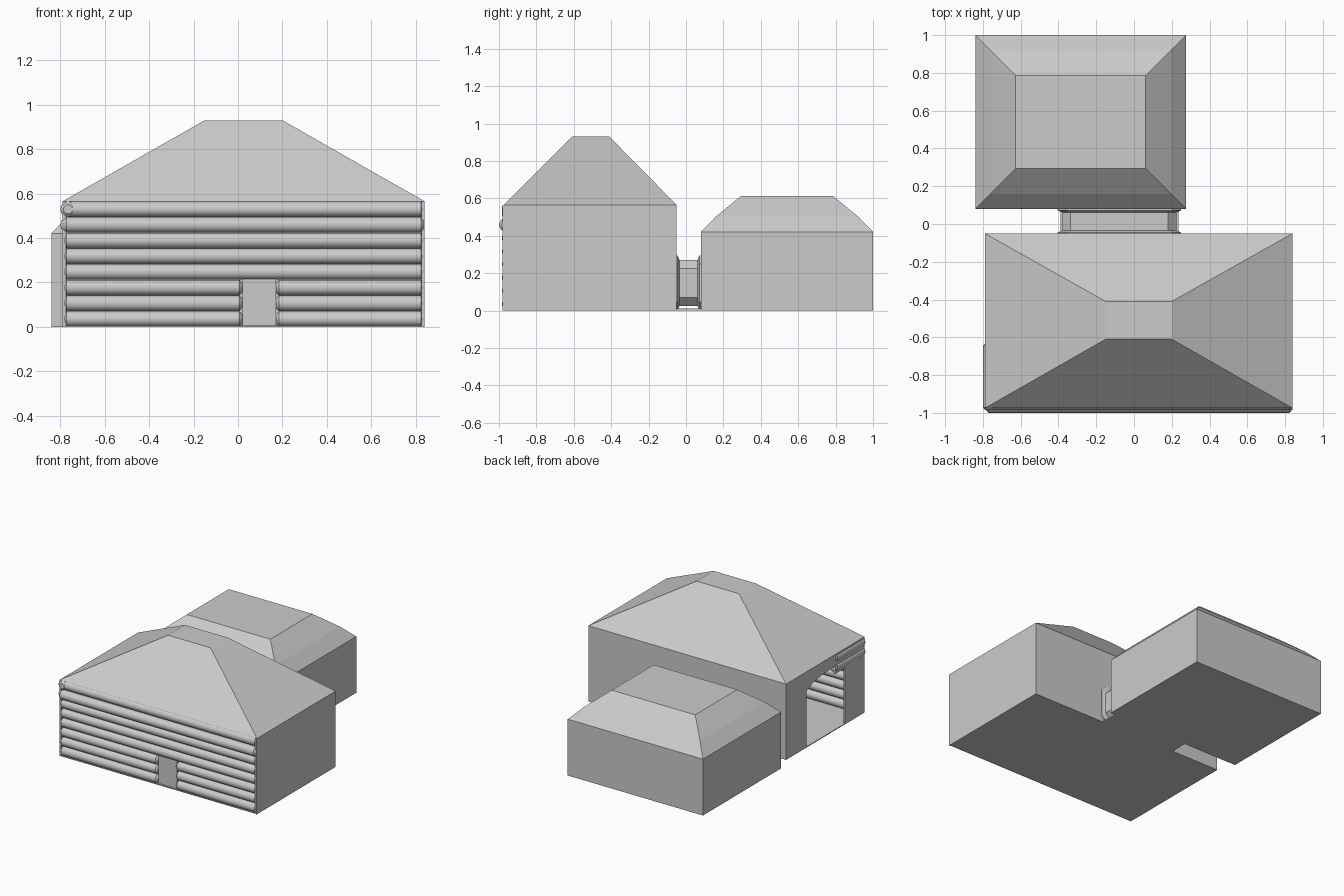
import bpy, bmesh, math

if "Cube" in bpy.data.objects:
    bpy.data.objects.remove(bpy.data.objects["Cube"])

grey = bpy.data.materials.new("plain_grey")
grey.diffuse_color = (0.6, 0.6, 0.6, 1)
grey.use_nodes = True
grey.node_tree.nodes["Principled BSDF"].inputs["Base Color"].default_value = grey.diffuse_color


def loft(name, rings, cap_start=True, cap_end=True):
    """Join equal-length rings of points into one skin."""
    bm = bmesh.new()
    rows = [[bm.verts.new(p) for p in ring] for ring in rings]
    n = len(rows[0])
    for a, b in zip(rows, rows[1:]):
        for i in range(n):
            j = (i + 1) % n
            bm.faces.new((a[i], a[j], b[j], b[i]))
    if cap_start:
        bm.faces.new(rows[0][::-1])
    if cap_end:
        bm.faces.new(rows[-1])
    bmesh.ops.recalc_face_normals(bm, faces=bm.faces)
    mesh = bpy.data.meshes.new(name)
    bm.to_mesh(mesh)
    bm.free()
    mesh.materials.append(grey)
    obj = bpy.data.objects.new(name, mesh)
    bpy.context.collection.objects.link(obj)
    return obj


def rect(x0, x1, y0, y1, z):
    return [(x0, y0, z), (x1, y0, z), (x1, y1, z), (x0, y1, z)]


def box(name, x0, x1, y0, y1, z0, z1):
    return loft(name, [rect(x0, x1, y0, y1, z0), rect(x0, x1, y0, y1, z1)])


def log(name, axis, a, b, c, z, r=0.0351):
    """Round log with chamfered ends, along x or y."""
    rings = []
    for t, s in ((a, 0.6), (a + 0.014, 1), (b - 0.014, 1), (b, 0.6)):
        ring = []
        for k in range(12):
            ang = math.tau * k / 12
            u, v = c + r * s * math.cos(ang), z + r * s * math.sin(ang)
            ring.append((t, u, v) if axis == "x" else (u, t, v))
        rings.append(ring)
    obj = loft(name, rings)
    for p in obj.data.polygons:
        p.use_smooth = len(p.vertices) == 4
    obj.data.set_sharp_from_angle(angle=math.radians(35))
    return obj


# Main building: floor, back and right walls
EAVE = 0.565
box("main_floor", -0.79, 0.84, -0.975, -0.05, 0, 0.006)
box("main_back_wall", -0.79, 0.84, -0.07, -0.05, 0, EAVE)
box("main_right_wall", 0.825, 0.84, -0.98, -0.05, 0, EAVE)

# Left wall with an arched opening
outline = [(-0.975, 0), (-0.745, 0), (-0.745, 0.42), (-0.63, 0.42), (-0.63, 0.48),
           (-0.46, 0.47), (-0.37, 0.455), (-0.29, 0.42), (-0.29, 0), (-0.05, 0),
           (-0.05, EAVE), (-0.975, EAVE)]
loft("main_left_wall", [[(x, y, z) for y, z in outline] for x in (-0.79, -0.775)])

# Front log wall, with the three lowest rows split by the doorway
H = EAVE / 8
for i in range(8):
    z = H * (i + 0.5)
    c = -0.9645 if i == 6 else -0.95
    spans = [(-0.785, 0.02), (0.17, 0.838)] if i < 3 else [(-0.785, 0.838)]
    for k, (a, b) in enumerate(spans):
        log(f"front_log_{i}_{k}", "x", a, b, c, z)
box("front_door", 0.02, 0.17, -0.962, -0.95, 0, 0.22)

# Short log ends wrapping the upper left corner
for i in (6, 7):
    log(f"corner_log_{i}", "y", -0.985, -0.63, -0.765, H * (i + 0.5))

# Main hip roof with flat top
loft("main_roof", [rect(-0.79, 0.84, -0.975, -0.05, EAVE),
                   rect(-0.15, 0.20, -0.61, -0.41, 0.93)], cap_start=False)

# Rear building with a slightly bulging hip roof
box("rear_body", -0.84, 0.275, 0.08, 1.0, 0, 0.42)
loft("rear_roof", [rect(-0.84 + d, 0.275 - d, 0.08 + d, 1.0 - d, z)
                   for d, z in ((0, 0.42), (0.08, 0.503), (0.213, 0.612))], cap_start=False)


# Connecting passage: chamfered section, flared at both ends
def passage_ring(y, g):
    x0, x1, z0, z1, c = -0.38 - g, 0.225 + g, 0.025 - g, 0.27 + g, 0.045
    return [(x0 + c, y, z0), (x1 - c, y, z0), (x1, y, z0 + c), (x1, y, z1 - c),
            (x1 - c, y, z1), (x0 + c, y, z1), (x0, y, z1 - c), (x0, y, z0 + c)]


loft("passage", [passage_ring(y, g) for y, g in
                 ((-0.052, 0.025), (-0.045, 0.025), (-0.035, 0), (0.062, 0), (0.072, 0.025), (0.082, 0.025))])
box("passage_floor", -0.39, 0.235, -0.05, 0.08, 0, 0.01)
